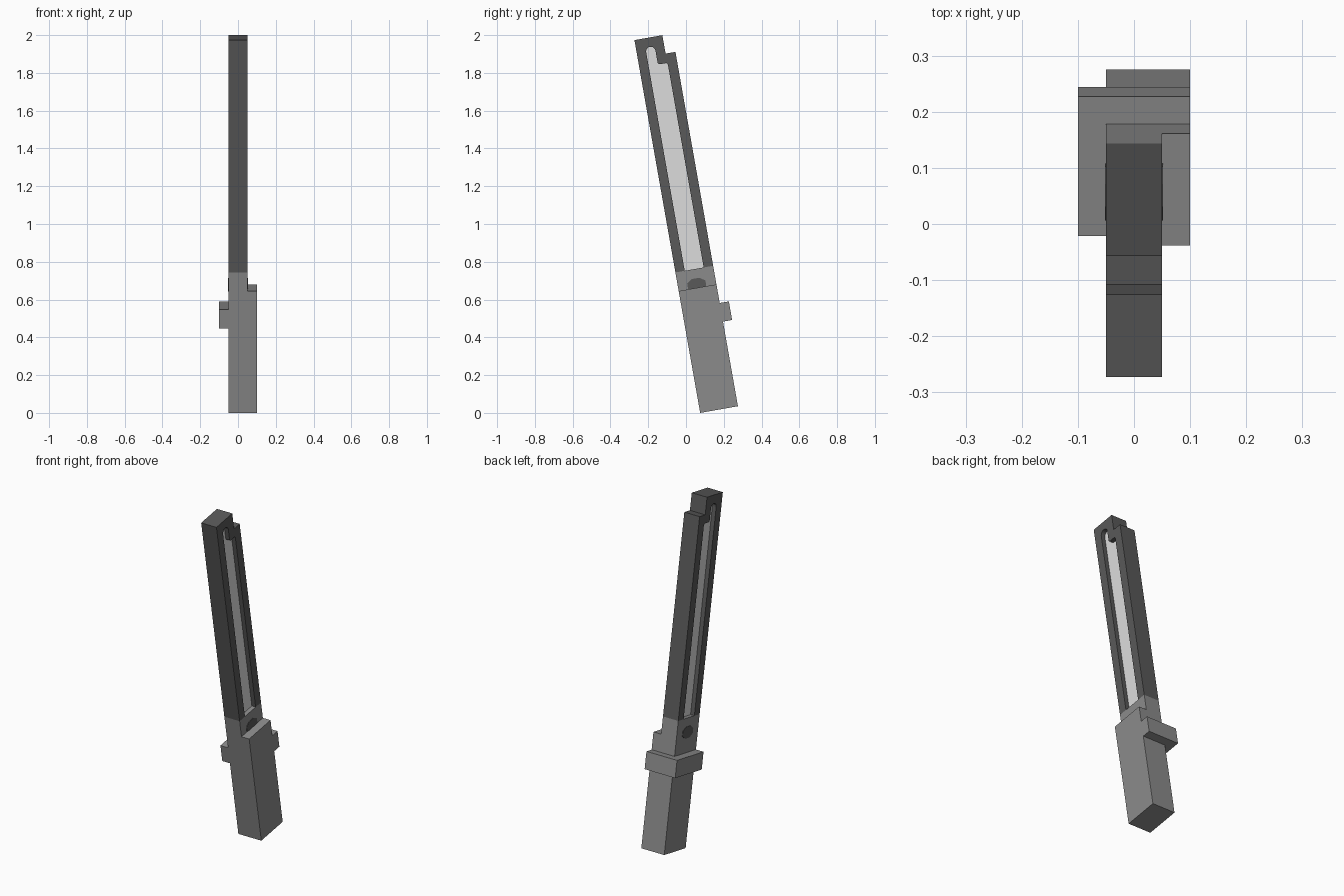
import bpy, math
from mathutils import Matrix

if "Cube" in bpy.data.objects:
    bpy.data.objects.remove(bpy.data.objects["Cube"])

TILT = math.radians(10)
C, S = math.cos(TILT), math.sin(TILT)
# profile axes: a = across the blade, b = along the blade, c = thickness (world x)
FRAME = Matrix(((0, 0, 1, 0), (C, -S, 0, 0.075), (S, C, 0, 0), (0, 0, 0, 1)))


def material(name, v):
    m = bpy.data.materials.new(name)
    m.diffuse_color = (v, v, v, 1)
    m.use_nodes = True
    m.node_tree.nodes["Principled BSDF"].inputs["Base Color"].default_value = m.diffuse_color
    return m


GREY = material("mid_grey", 0.26)
DARK = material("dark_grey", 0.10)
LIGHT = material("light_grey", 0.72)


def prism(name, pts, x0, x1, mat):
    """Extrude an outline (across, along) between two x positions."""
    n = len(pts)
    verts = [FRAME @ Matrix.Translation((a, b, x)).to_translation()
             for x in (x0, x1) for a, b in pts]
    faces = [tuple(reversed(range(n))), tuple(range(n, 2 * n))]
    faces += [(i, (i + 1) % n, n + (i + 1) % n, n + i) for i in range(n)]
    me = bpy.data.meshes.new(name)
    me.from_pydata(verts, [], faces)
    me.materials.append(mat)
    me.update()
    ob = bpy.data.objects.new(name, me)
    bpy.context.collection.objects.link(ob)
    return ob


def box(a0, a1, b0, b1):
    return [(a0, b0), (a1, b0), (a1, b1), (a0, b1)]


def arc(ca, cb, r, d0, d1, n):
    return [(ca + r * math.cos(math.radians(d0 + (d1 - d0) * i / n)),
             cb + r * math.sin(math.radians(d0 + (d1 - d0) * i / n)))
            for i in range(n + 1)]


W, NECK = 0.203, 0.755

# handle and neck
prism("handle", box(0, W, 0, 0.655), -0.05, 0.10, GREY)
prism("neck", box(0, W, 0.655, NECK), -0.05, 0.05, GREY)

# guard: a side ledge and a back ledge, flush with the handle elsewhere
prism("guard_side", box(0, 0.252, 0.455, 0.555), -0.10, -0.05, GREY)
prism("guard_back", box(W, 0.252, 0.455, 0.555), -0.05, 0.10, GREY)

# slot outline, from lower right round to lower left, with softened corners
slot = [(0.152, NECK)]
slot += arc(0.142, 1.845, 0.01, 0, 90, 3)
slot += arc(0.110, 1.865, 0.01, 270, 180, 3)
slot += arc(0.075, 1.930, 0.025, 0, 180, 8)
slot += [(0.050, NECK)]

# blade frame: open at the bottom, with a stepped tip
frame = [(W, NECK), (W, 1.905), (0.15, 1.905), (0.15, 2.004), (0, 2.004), (0, NECK)]
prism("blade_frame", frame + list(reversed(slot)), -0.05, 0.05, DARK)
prism("blade_core", slot, -0.025, 0.025, LIGHT)

# dark oval buttons on both sides of the neck
oval = [(0.1 + 0.053 * math.cos(t), 0.672 + 0.036 * math.sin(t))
        for t in (math.radians(22.5 + 45 * i) for i in range(8))]
for side, x in (("right", 0.05), ("left", -0.05)):
    prism("button_" + side, oval, x - 0.002, x + 0.002, DARK)
